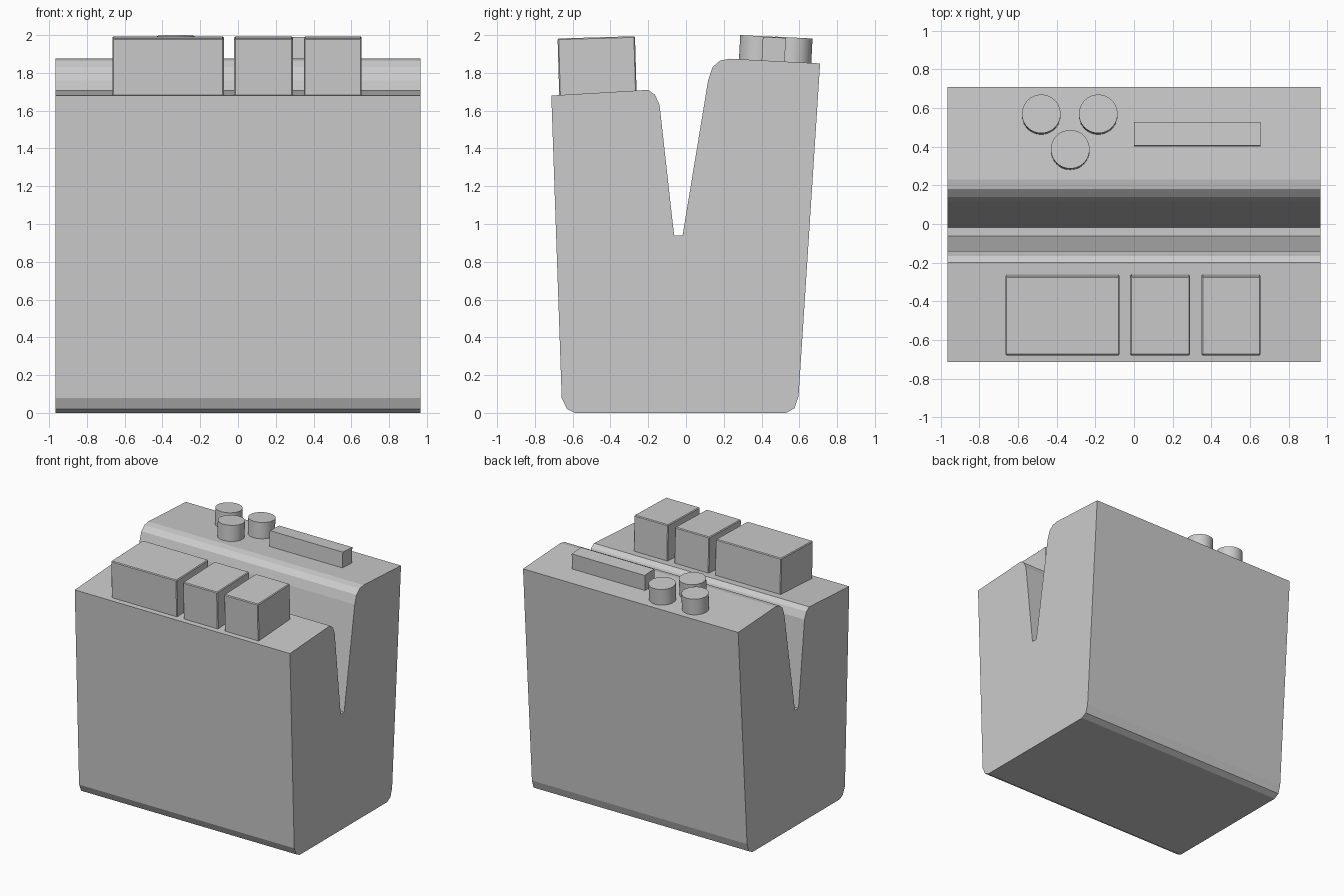
import bpy, bmesh, math
from mathutils import Matrix

if "Cube" in bpy.data.objects:
    bpy.data.objects.remove(bpy.data.objects["Cube"])

W = 0.965  # half width of the body


def finish(bm, name, smooth=False):
    bmesh.ops.recalc_face_normals(bm, faces=bm.faces)
    me = bpy.data.meshes.new(name)
    bm.to_mesh(me)
    bm.free()
    ob = bpy.data.objects.new(name, me)
    bpy.context.collection.objects.link(ob)
    if smooth:
        bpy.context.view_layer.objects.active = ob
        ob.select_set(True)
        bpy.ops.object.shade_smooth_by_angle(angle=math.radians(30))
        ob.select_set(False)
    return ob


def extrude_profile(name, pts):
    bm = bmesh.new()
    f = bm.faces.new([bm.verts.new((-W, y, z)) for y, z in pts])
    ext = bmesh.ops.extrude_face_region(bm, geom=[f], use_keep_orig=True)
    verts = [g for g in ext["geom"] if isinstance(g, bmesh.types.BMVert)]
    bmesh.ops.translate(bm, verts=verts, vec=(2 * W, 0, 0))
    return finish(bm, name)


# height of the two sloping decks, and their tilt about x
FRONT_TILT = math.atan2(0.03, 0.515)
REAR_TILT = math.atan2(-0.025, 0.48)


def place(x, y, z, tilt):
    return Matrix.Translation((x, y, z)) @ Matrix.Rotation(tilt, 4, 'X')


def block(name, x0, x1, y, z_top, depth, height, tilt, bevel=0.0):
    # block whose top centre sits at (y, z_top), square to the deck
    bm = bmesh.new()
    bmesh.ops.create_cube(bm, size=1)
    bmesh.ops.transform(bm, verts=bm.verts, matrix=Matrix.Translation((0, 0, -height / 2))
                        @ Matrix.Diagonal((x1 - x0, depth, height, 1)))
    if bevel:
        edges = [e for e in bm.edges
                 if abs(e.verts[0].co.z - e.verts[1].co.z) > 0.01 or min(v.co.z for v in e.verts) > -0.01]
        bmesh.ops.bevel(bm, geom=edges, offset=bevel, segments=1, affect='EDGES')
    bm.transform(place((x0 + x1) / 2, y, z_top, tilt))
    return finish(bm, name)


def button(name, x, y, z_top, r, height, tilt):
    bm = bmesh.new()
    bmesh.ops.create_cone(bm, cap_ends=True, segments=48, radius1=r, radius2=r, depth=height,
                          matrix=Matrix.Translation((0, 0, -height / 2)))
    bm.transform(place(x, y, z_top, tilt))
    return finish(bm, name, True)


# body with the deep slot between the two decks
extrude_profile("body", [
    (-0.59, 0), (0.53, 0), (0.575, 0.025), (0.596, 0.09),
    (0.71, 1.85), (0.23, 1.875), (0.18, 1.865), (0.14, 1.83), (0.117, 1.76),
    (-0.018, 0.94), (-0.063, 0.94),
    (-0.14, 1.63), (-0.165, 1.685), (-0.2, 1.71), (-0.713, 1.68),
    (-0.658, 0.08), (-0.63, 0.02)])

# front row of keys
for name, x0, x1 in (("wide_key", -0.665, -0.075), ("middle_key", -0.02, 0.29), ("right_key", 0.35, 0.655)):
    block(name, x0, x1, -0.475, 1.988, 0.41, 0.32, FRONT_TILT * 0.5, 0.006)

# rear round buttons and bar
for i, (x, y, z) in enumerate(((-0.48, 0.57, 1.987), (-0.185, 0.57, 1.987), (-0.33, 0.387, 1.995))):
    button(f"round_button_{i + 1}", x, y, z, 0.1, 0.15, REAR_TILT)
block("bar_button", 0.0, 0.655, 0.468, 1.988, 0.122, 0.15, REAR_TILT)
